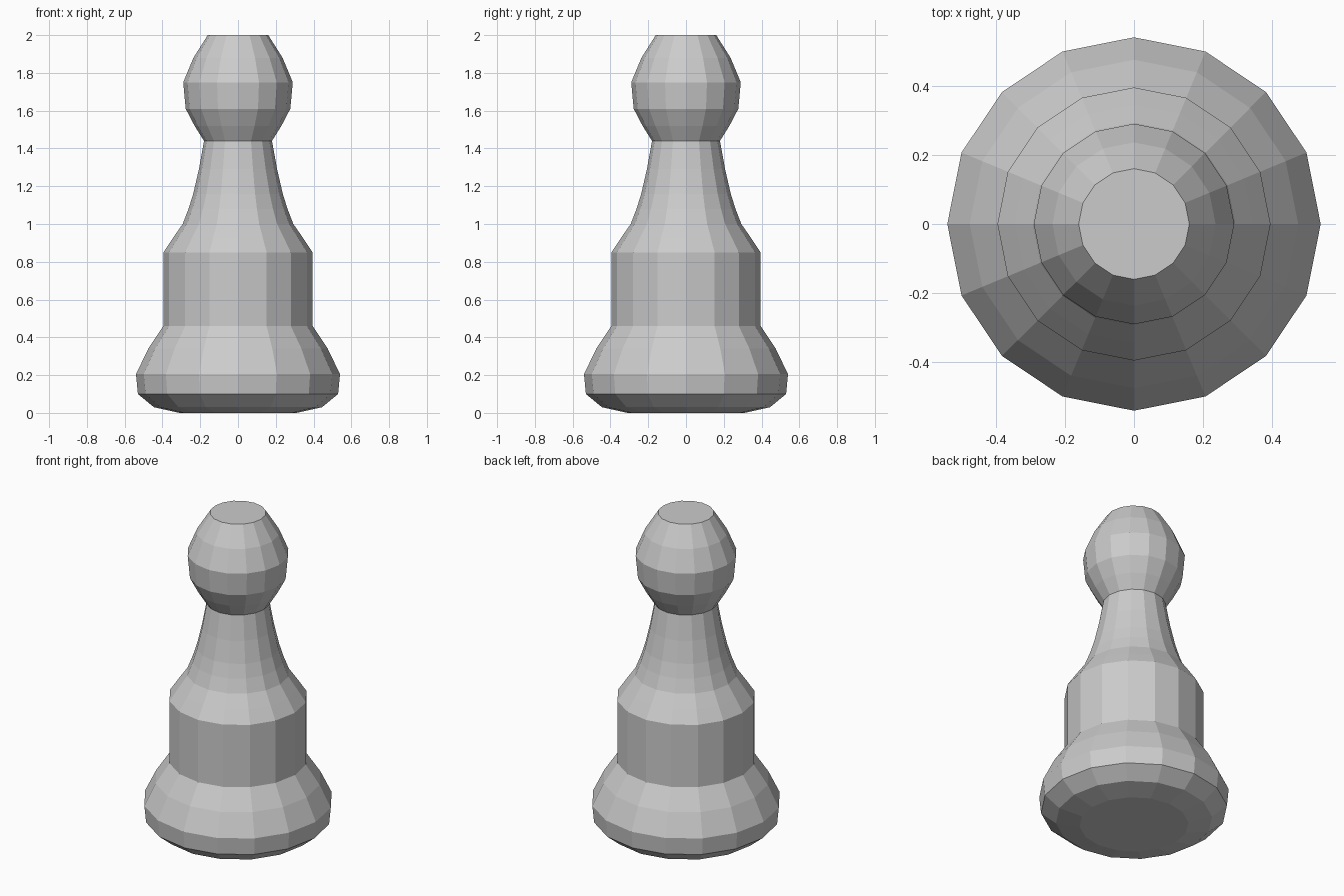
import bpy
import bmesh
from math import cos, sin, pi

if "Cube" in bpy.data.objects:
    bpy.data.objects.remove(bpy.data.objects["Cube"])

SIDES = 16

# Outline from bottom to top as (radius, height)
base = [(0.31, 0.0), (0.445, 0.03), (0.53, 0.10), (0.54, 0.205), (0.475, 0.34), (0.395, 0.46)]
body = [(0.395, 0.85), (0.345, 0.925), (0.293, 1.0), (0.262, 1.08), (0.237, 1.16),
        (0.207, 1.29), (0.18, 1.44)]
head = [(0.23, 1.52), (0.277, 1.61), (0.29, 1.75), (0.236, 1.88), (0.16, 2.0)]


def lathe(name, profile):
    """Revolve a profile into a closed, flat-faced solid."""
    bm = bmesh.new()
    rings = [[bm.verts.new((r * cos(2 * pi * i / SIDES), r * sin(2 * pi * i / SIDES), z))
              for i in range(SIDES)] for r, z in profile]
    for low, high in zip(rings, rings[1:]):
        for i in range(SIDES):
            j = (i + 1) % SIDES
            bm.faces.new((low[i], low[j], high[j], high[i]))
    bm.faces.new(rings[0][::-1])
    bm.faces.new(rings[-1])
    mesh = bpy.data.meshes.new(name)
    bm.to_mesh(mesh)
    bm.free()
    obj = bpy.data.objects.new(name, mesh)
    bpy.context.collection.objects.link(obj)
    return obj


# One continuous turned piece: flared base, body with tapering neck, round head
lathe("pawn", base + body + head)
